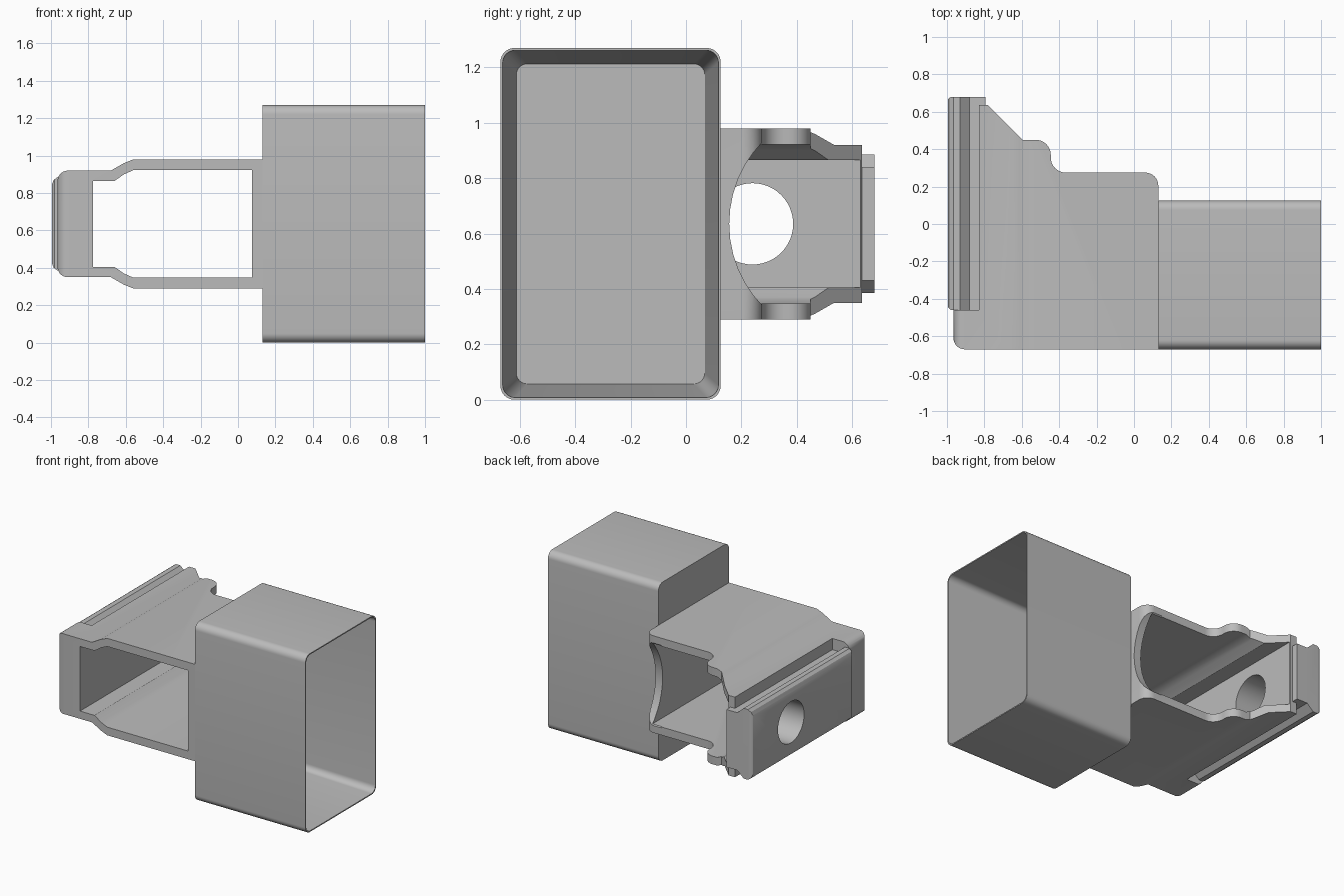
import bpy, bmesh
from math import cos, sin, radians

cube = bpy.data.objects.get("Cube")
if cube:
    bpy.data.objects.remove(cube, do_unlink=True)

grey = bpy.data.materials.new("plain grey")
grey.use_nodes = True
grey.diffuse_color = (0.5, 0.5, 0.5, 1)
grey.node_tree.nodes["Principled BSDF"].inputs["Base Color"].default_value = (0.5, 0.5, 0.5, 1)

MID = 0.635  # height of the symmetry plane


def arc(cx, cy, r, start, end, n=8):
    angles = [radians(start + (end - start) * i / n) for i in range(n + 1)]
    return [(cx + r * cos(a), cy + r * sin(a)) for a in angles]


def mirrored(upper):
    """Close a half profile, given as (x, height above the middle)."""
    return [(x, MID + h) for x, h in upper] + [(x, MID - h) for x, h in reversed(upper)]


def place(axis, p, d):
    a, b = p
    return {"x": (d, a, b), "y": (a, d, b), "z": (a, b, d)}[axis]


def loft(name, axis, sections):
    """Join (outline, distance) sections along an axis and cap both ends."""
    bm = bmesh.new()
    rings = [[bm.verts.new(place(axis, p, d)) for p in pts] for pts, d in sections]
    n = len(rings[0])
    for r, s in zip(rings, rings[1:]):
        for i in range(n):
            j = (i + 1) % n
            bm.faces.new((r[i], r[j], s[j], s[i]))
    bm.faces.new(rings[0])
    bm.faces.new(rings[-1])
    bmesh.ops.recalc_face_normals(bm, faces=bm.faces)
    mesh = bpy.data.meshes.new(name)
    bm.to_mesh(mesh)
    bm.free()
    obj = bpy.data.objects.new(name, mesh)
    bpy.context.collection.objects.link(obj)
    mesh.materials.append(grey)
    return obj


def prism(name, axis, pts, lo, hi):
    return loft(name, axis, [(pts, lo), (pts, hi)])


def activate(obj):
    bpy.ops.object.select_all(action="DESELECT")
    obj.select_set(True)
    bpy.context.view_layer.objects.active = obj


def combine(obj, cutter, operation="DIFFERENCE"):
    mod = obj.modifiers.new("cut", "BOOLEAN")
    mod.operation, mod.solver, mod.object = operation, "EXACT", cutter
    activate(obj)
    bpy.ops.object.modifier_apply(modifier=mod.name)
    bpy.data.objects.remove(cutter, do_unlink=True)


def rounded_rect(inset, r):
    y0, y1, z0, z1 = -0.67 + inset, 0.125 - inset, inset, 1.27 - inset
    return (arc(y1 - r, z1 - r, r, 0, 90) + arc(y0 + r, z1 - r, r, 90, 180)
            + arc(y0 + r, z0 + r, r, 180, 270) + arc(y1 - r, z0 + r, r, 270, 360))


# Deep open box whose inner walls taper towards the floor
outer = rounded_rect(0, 0.05)
box = loft("open_box", "x", [(outer, 0.13), (outer, 1.0),
                             (rounded_rect(0.008, 0.045), 1.0),
                             (rounded_rect(0.057, 0.04), 0.19)])

# Bracket sleeve: outer side profile, trimmed by the plan outline
profile = mirrored([(0.13, 0.345), (-0.56, 0.345), (-0.61, 0.325), (-0.68, 0.285)]
                   + arc(-0.91, 0.23, 0.055, 90, 170, 6))
bracket = prism("bracket_sleeve", "y", profile, -0.67, 0.7)

plan = (arc(-0.905, -0.61, 0.06, 180, 270)
        + [(0.13, -0.67)] + arc(0.06, 0.205, 0.07, 0, 90)
        + arc(-0.365, 0.355, 0.08, 270, 180)
        + arc(-0.525, 0.37, 0.08, 0, 90)
        + [(-0.595, 0.45), (-0.78, 0.635), (-0.965, 0.635)])
combine(bracket, prism("plan_trim", "z", plan, 0, 1.2), "INTERSECT")

# Window running through the sleeve
window = mirrored([(0.075, 0.287), (-0.56, 0.287), (-0.61, 0.265),
                   (-0.66, 0.23), (-0.775, 0.23)])
combine(bracket, prism("window_cutter", "y", window, -0.8, 0.8))

# Seat for the end plate
seat = [(-1.1, -0.46), (-0.83, -0.46), (-0.83, 0.8), (-1.1, 0.8)]
combine(bracket, prism("seat_cutter", "z", seat, 0, 1.2))

# Scooped edge on the wall next to the box
combine(bracket, prism("scoop_cutter", "x", arc(0.58, MID, 0.424, 0, 352.5, 47), 0.0, 0.2))

# End plate with a ridge and a groove at top and bottom
plate_profile = mirrored([(-0.795, 0.205), (-0.88, 0.205), (-0.93, 0.25),
                          (-0.965, 0.25), (-0.985, 0.235), (-0.995, 0.21)])
plate = prism("end_plate", "y", plate_profile, -0.46, 0.68)
plate_plan = ([(-0.7, -0.5), (-0.7, 0.68)] + arc(-0.97, 0.65, 0.03, 90, 180, 5)
              + [(-1.0, -0.44), (-0.98, -0.46), (-0.98, -0.5)])
combine(plate, prism("plate_trim", "z", plate_plan, 0, 1.2), "INTERSECT")

# Round hole through the plate and the wall behind it
for part in (bracket, plate):
    hole = prism("hole_cutter", "x", arc(0.24, MID, 0.147, 0, 352.5, 47), -1.2, -0.6)
    combine(part, hole)

for part in (box, bracket, plate):
    activate(part)
    bpy.ops.object.shade_smooth_by_angle(angle=radians(30))
